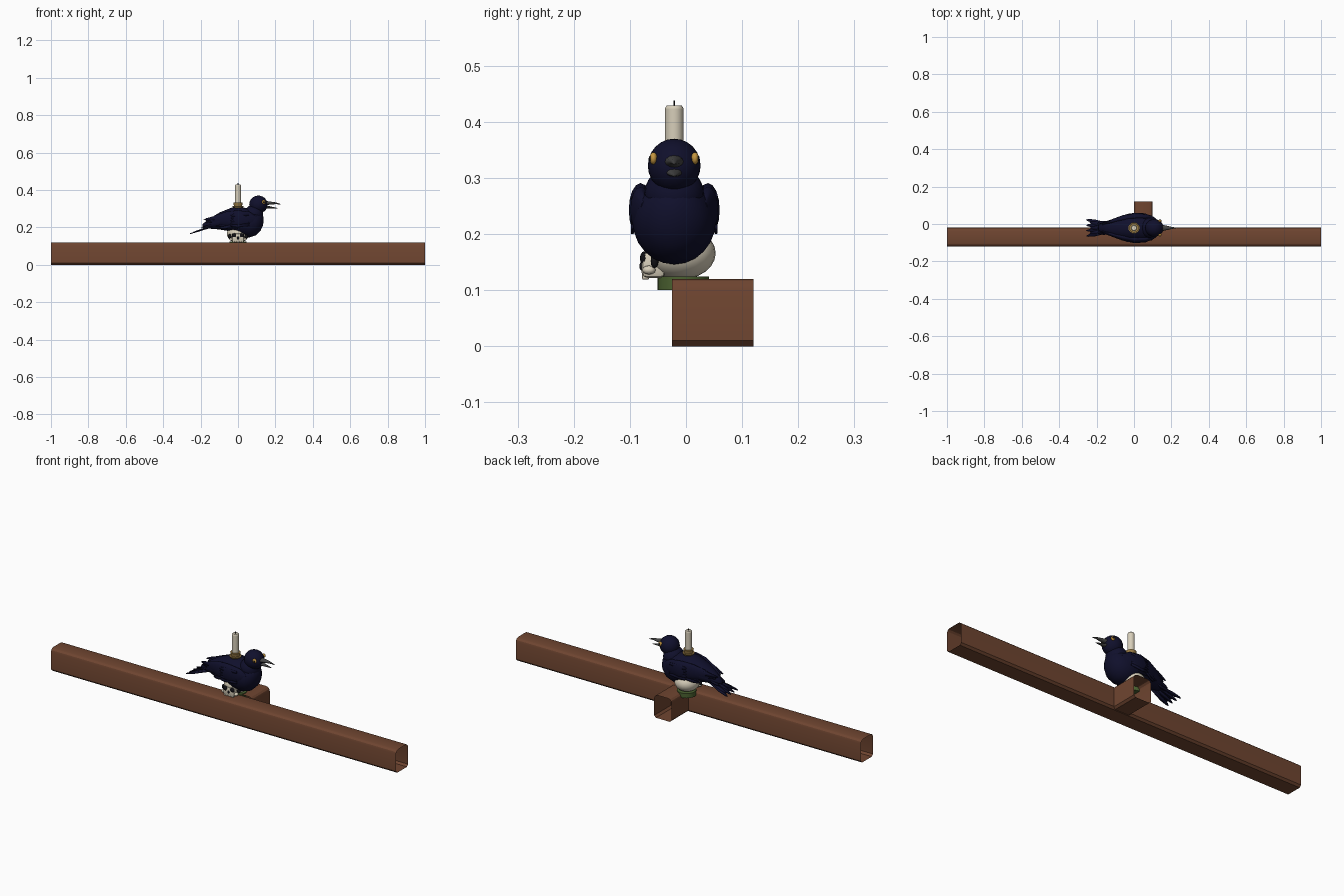
import bpy, bmesh, math
from mathutils import Vector, Matrix

if "Cube" in bpy.data.objects:
    bpy.data.objects.remove(bpy.data.objects["Cube"])

MID = -0.021  # centre plane of the bird


def material(name, r, g, b):
    m = bpy.data.materials.new(name)
    m.use_nodes = True
    m.diffuse_color = (r, g, b, 1)
    bsdf = m.node_tree.nodes["Principled BSDF"]
    bsdf.inputs["Base Color"].default_value = (r, g, b, 1)
    bsdf.inputs["Roughness"].default_value = 0.7
    return m


WOOD = material("brown wood", 0.16, 0.06, 0.03)
NAVY = material("navy feathers", 0.005, 0.005, 0.025)
BONE = material("cream bone and wax", 0.68, 0.62, 0.49)
HORN = material("grey horn", 0.06, 0.06, 0.06)
GOLD = material("amber eye", 0.55, 0.3, 0.05)
BRASS = material("brass", 0.32, 0.2, 0.06)
BLACK = material("black", 0.006, 0.006, 0.008)
MOSS = material("moss green", 0.07, 0.12, 0.03)


def finish(name, bm, mat, angle=35):
    bmesh.ops.recalc_face_normals(bm, faces=bm.faces)
    me = bpy.data.meshes.new(name)
    bm.to_mesh(me)
    bm.free()
    me.materials.append(mat)
    ob = bpy.data.objects.new(name, me)
    bpy.context.collection.objects.link(ob)
    bpy.ops.object.select_all(action="DESELECT")
    ob.select_set(True)
    bpy.context.view_layer.objects.active = ob
    bpy.ops.object.shade_smooth_by_angle(angle=math.radians(angle))
    return ob


def skin(name, rings, mat, capped=True, angle=35):
    """Bridge a list of point rings into one surface."""
    bm = bmesh.new()
    loops = [[bm.verts.new(p) for p in ring] for ring in rings]
    n = len(loops[0])
    for a, b in zip(loops, loops[1:]):
        for i in range(n):
            j = (i + 1) % n
            bm.faces.new((a[i], a[j], b[j], b[i]))
    if capped:
        bm.faces.new(loops[0])
        bm.faces.new(loops[-1])
    return finish(name, bm, mat, angle)


def loft(name, sections, mat, n=24):
    """Elliptical sections (x, y, z, half width, half height) along x."""
    turn = [2 * math.pi * i / n for i in range(n)]
    return skin(name, [[(x, y + ry * math.cos(t), z + rz * math.sin(t)) for t in turn]
                       for x, y, z, ry, rz in sections], mat, angle=60)


def ball(name, centre, radii, mat, n=24):
    bm = bmesh.new()
    bmesh.ops.create_uvsphere(bm, u_segments=n, v_segments=n // 2, radius=1,
                              matrix=Matrix.Translation(centre) @ Matrix.Diagonal((*radii, 1)))
    return finish(name, bm, mat, 60)


def rod(name, x, y, z0, z1, r, mat, top=None, n=20):
    bm = bmesh.new()
    bmesh.ops.create_cone(bm, cap_ends=True, segments=n, radius1=r, radius2=top or r, depth=z1 - z0,
                          matrix=Matrix.Translation((x, y, (z0 + z1) / 2)))
    return finish(name, bm, mat)


def box(name, centre, size, mat, bevel=0.0):
    bm = bmesh.new()
    bmesh.ops.create_cube(bm, size=1, matrix=Matrix.Translation(centre) @ Matrix.Diagonal((*size, 1)))
    if bevel:
        bmesh.ops.bevel(bm, geom=bm.edges[:], offset=bevel, segments=2, affect="EDGES", profile=0.5)
    return finish(name, bm, mat)


def feather(name, base, tip, width, normal, mat=NAVY):
    """Thin pointed blade, widest towards its tip."""
    base, tip = Vector(base), Vector(tip)
    side = Vector(normal).cross(tip - base).normalized() * width / 2
    bm = bmesh.new()
    outline = [(0, -0.5), (0.65, -1), (0.9, -0.6), (1, 0), (0.9, 0.6), (0.65, 1), (0, 0.5)]
    bm.faces.new([bm.verts.new(base.lerp(tip, t) + side * s) for t, s in outline])
    ob = finish(name, bm, mat)
    mod = ob.modifiers.new("thickness", "SOLIDIFY")
    mod.thickness = 0.004
    mod.offset = 0
    return ob


# Hollow, open-ended beams with softened corners
def beam_profile():
    pts = []
    for cx, cz, r, start in ((0.02, 0.1, 0.02, 180), (0.08, 0.1, 0.02, 90),
                             (0.09, 0.01, 0.01, 0), (0.01, 0.01, 0.01, 270)):
        steps = 3 if r > 0.015 else 1
        for k in range(steps + 1):
            a = math.radians(start - 90 * k / steps)
            pts.append((cx + r * math.cos(a), cz + r * math.sin(a)))
    return pts


PROFILE = beam_profile()
skin("long_beam", [[(x, u - 0.12, z) for u, z in PROFILE] for x in (-1, 1)], WOOD, False, 25)
skin("short_beam", [[(u, y, z) for u, z in PROFILE] for y in (-0.025, 0.12)], WOOD, False, 25)

# Mossy base and skull
rod("moss_base", 0, -0.005, 0.1, 0.124, 0.046, MOSS)
ball("skull_cranium", (0, -0.011, 0.166), (0.06, 0.064, 0.047), BONE)
box("skull_face", (0, -0.058, 0.145), (0.066, 0.042, 0.046), BONE, 0.009)
ball("skull_nose", (0, -0.079, 0.143), (0.006, 0.004, 0.008), BLACK, 12)
for i in range(6):
    box(f"tooth_{i + 1}", ((i - 2.5) * 0.009, -0.072, 0.126), (0.0075, 0.012, 0.014), BONE, 0.002)

# Body, head and beak
loft("bird_body", [(-0.19, MID, 0.208, 0.014, 0.01), (-0.15, MID, 0.22, 0.034, 0.027),
                   (-0.1, MID, 0.234, 0.053, 0.045), (-0.03, MID, 0.242, 0.068, 0.065),
                   (0.02, MID, 0.23, 0.075, 0.078), (0.06, MID, 0.223, 0.074, 0.077),
                   (0.095, MID, 0.226, 0.066, 0.069), (0.12, MID, 0.233, 0.048, 0.052),
                   (0.132, MID, 0.238, 0.028, 0.032), (0.137, MID, 0.24, 0.008, 0.01)], NAVY)
ball("bird_neck", (0.085, MID, 0.272), (0.05, 0.053, 0.05), NAVY)
ball("bird_head", (0.109, MID, 0.322), (0.049, 0.047, 0.048), NAVY)
loft("upper_beak", [(0.138, MID, 0.328, 0.02, 0.014), (0.165, MID, 0.33, 0.014, 0.009),
                    (0.2, MID, 0.329, 0.006, 0.005), (0.228, MID, 0.324, 0.001, 0.001)], HORN, 12)
loft("lower_beak", [(0.138, MID, 0.311, 0.017, 0.009), (0.165, MID, 0.308, 0.011, 0.006),
                    (0.21, MID, 0.303, 0.001, 0.001)], HORN, 12)

# Mirrored parts
for side, s in (("right", -1), ("left", 1)):
    ball(f"{side}_eye", (0.137, MID + s * 0.037, 0.335), (0.011, 0.007, 0.011), GOLD, 16)
    ball(f"{side}_pupil", (0.139, MID + s * 0.0425, 0.335), (0.005, 0.003, 0.005), BLACK, 12)
    loft(f"{side}_wing", [(0.1, MID + s * 0.052, 0.24, 0.008, 0.02), (0.06, MID + s * 0.06, 0.243, 0.018, 0.041),
                          (0, MID + s * 0.06, 0.243, 0.021, 0.048), (-0.06, MID + s * 0.05, 0.245, 0.018, 0.04),
                          (-0.12, MID + s * 0.035, 0.24, 0.011, 0.026),
                          (-0.17, MID + s * 0.02, 0.231, 0.004, 0.008)], NAVY, 16)
    for i in range(5):
        feather(f"{side}_flight_feather_{i + 1}", (-0.02, MID + s * 0.072, 0.268 - i * 0.014),
                (-0.185 + i * 0.022, MID + s * (0.022 + i * 0.005), 0.24 - i * 0.011), 0.02, (0.3, s, 0.2))
        feather(f"{side}_covert_{i + 1}", (0.06, MID + s * 0.075, 0.268 - i * 0.014),
                (-0.04, MID + s * 0.073, 0.264 - i * 0.014), 0.019, (0, s, 0.1))
    # Skull sockets and cheekbones
    ball(f"{side}_eye_socket", (s * 0.02, -0.075, 0.157), (0.013, 0.007, 0.012), BLACK, 16)
    ball(f"{side}_temple_hollow", (s * 0.044, -0.056, 0.152), (0.009, 0.007, 0.013), BLACK, 12)
    ball(f"{side}_cheekbone", (s * 0.036, -0.066, 0.136), (0.01, 0.012, 0.008), BONE, 12)

# Fanned tail
for i in range(7):
    k = i - 3
    feather(f"tail_feather_{i + 1}", (-0.13, MID + k * 0.007, 0.214 - abs(k) * 0.003),
            (-0.257 + (i % 2) * 0.018, MID + k * 0.0145, 0.166 + (i % 2) * 0.008), 0.02, (0.3, 0, 1))
for i in range(3):
    feather(f"tail_covert_{i + 1}", (-0.1, MID + (i - 1) * 0.02, 0.236),
            (-0.195, MID + (i - 1) * 0.024, 0.199), 0.03, (0.3, 0, 1))

# Candle in its holder
rod("candle_dish", 0, MID, 0.303, 0.313, 0.024, BRASS, 0.03)
rod("candle_collar", 0, MID, 0.312, 0.332, 0.021, BRASS, 0.025)
rod("candle", 0, MID, 0.3, 0.424, 0.0165, BONE)
rod("candle_rim", 0, MID, 0.424, 0.429, 0.0165, BONE, 0.0135)
rod("candle_wick", 0, MID, 0.428, 0.438, 0.0016, BLACK, n=8)
